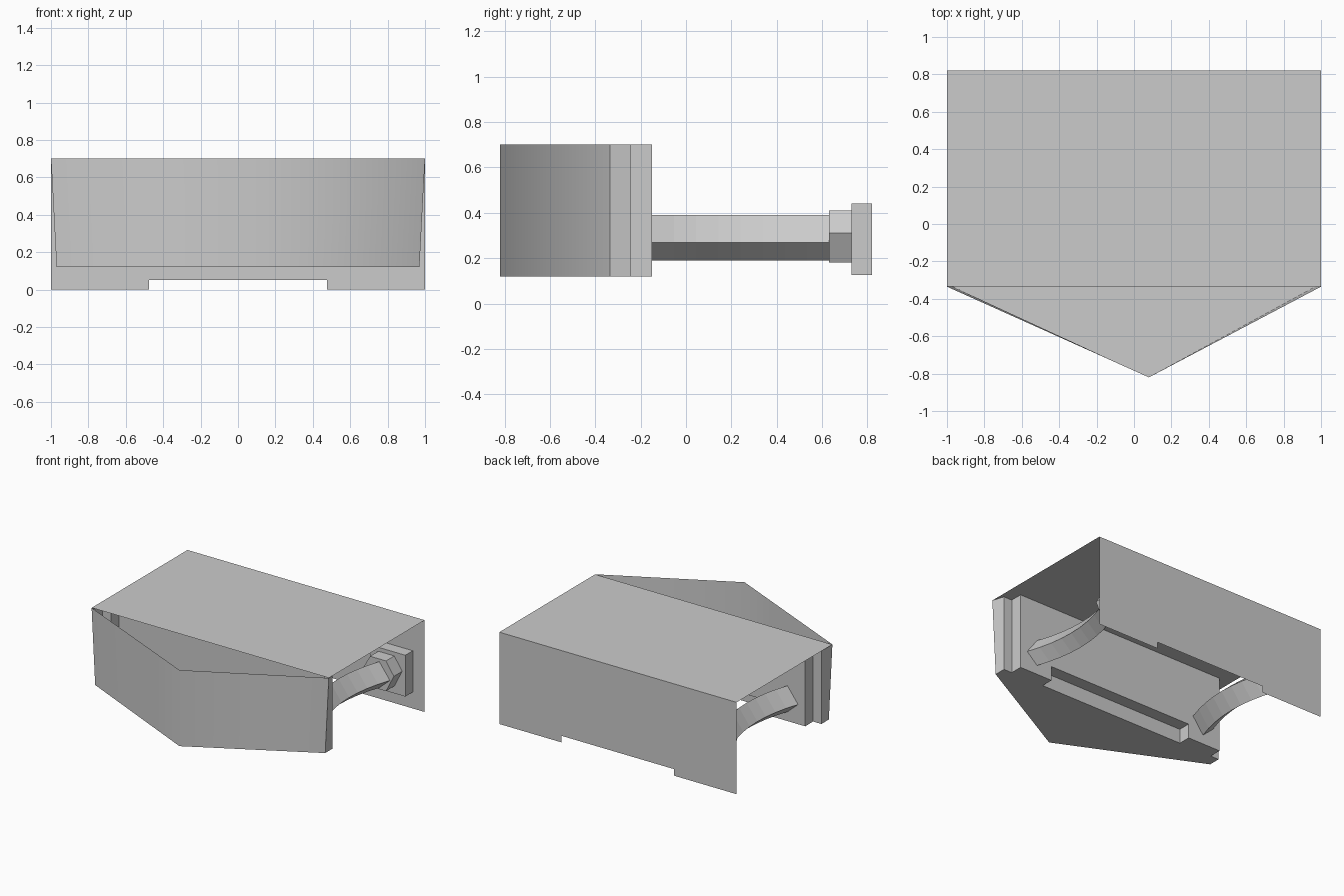
import bpy, bmesh

if "Cube" in bpy.data.objects:
    bpy.data.objects.remove(bpy.data.objects["Cube"])


def make_object(name, polys, smooth=(), solid=False):
    """Build one object from polygons given as coordinate lists."""
    bm = bmesh.new()
    for i, poly in enumerate(polys):
        face = bm.faces.new([bm.verts.new(p) for p in poly])
        face.smooth = i in smooth
    bmesh.ops.remove_doubles(bm, verts=bm.verts[:], dist=1e-4)
    if solid:
        bmesh.ops.recalc_face_normals(bm, faces=bm.faces[:])
    mesh = bpy.data.meshes.new(name)
    bm.to_mesh(mesh)
    bm.free()
    obj = bpy.data.objects.new(name, mesh)
    bpy.context.collection.objects.link(obj)
    return obj


def loft(name, profile, path):
    """Sweep an x-z profile along y; path holds (x shift, y) stations."""
    rings = [[(x + dx, y, z) for x, z in profile] for dx, y in path]
    polys = [rings[0], rings[-1]]
    n = len(profile)
    for a, b in zip(rings, rings[1:]):
        polys += [[a[i], a[(i + 1) % n], b[(i + 1) % n], b[i]] for i in range(n)]
    return make_object(name, polys, solid=True)


TOP, LOW = 0.70, 0.12

# top sheet
make_object("top_sheet", [[(-1, -.333, TOP), (1, -.333, TOP), (1, .82, TOP), (-1, .82, TOP)]])

# back sheet with a shallow notch in its lower edge
back = [(-1, 0), (-1, TOP), (1, TOP), (1, 0), (.475, 0), (.475, .05), (-.475, .05), (-.475, 0)]
make_object("back_sheet", [[(x, .82, z) for x, z in back]])


# front tub: pointed nose, stepped ends, open on top
def outline(z, w):
    right = [(w, -.335), (.97, -.245), (.9, -.245), (.9, -.15)]
    pts = [(.08, -.82)] + right + [(-x, y) for x, y in reversed(right)]
    return [(x, y, z) for x, y in pts]


hi, lo = outline(TOP, 1.0), outline(LOW, .97)
n = len(hi)
walls = [[lo[i], lo[(i + 1) % n], hi[(i + 1) % n], hi[i]] for i in range(n) if i != 4]
nx, nz, y0, y1 = .62, .23, -.245, -.15     # notch under the rear wall
rear = [lo[4], (nx, y1, LOW), (nx, y1, nz), (-nx, y1, nz), (-nx, y1, LOW), lo[5], hi[5], hi[4]]
floor = lo[:5] + [(nx, y1, LOW), (nx, y0, LOW), (-nx, y0, LOW), (-nx, y1, LOW)] + lo[5:]
ledge = [(nx, y0, nz), (nx, y1, nz), (-nx, y1, nz), (-nx, y0, nz)]
recess = [(nx, y0, LOW), (-nx, y0, LOW), (-nx, y0, nz), (nx, y0, nz)]
cheeks = [[(s * nx, y0, LOW), (s * nx, y0, nz), (s * nx, y1, nz), (s * nx, y1, LOW)][::s] for s in (1, -1)]
make_object("front_tub", walls + [rear, floor[::-1], ledge, recess] + cheeks,
            smooth=(0, len(walls) - 1))

# bowed arms, collars and mounting plates on both sides
arm = [(.84, .27), (.75, .39), (.66, .31), (.75, .19)]
collar = [(.873, .31), (.807, .41), (.673, .41), (.607, .295), (.673, .18), (.807, .18)]
plate = [(.6, .125), (.9, .125), (.9, .44), (.6, .44)]
STEPS = 8
bow = [(-.07 * 4 * t * (1 - t), -.15 + .78 * t) for t in (i / STEPS for i in range(STEPS + 1))]
for side, s in (("right", 1), ("left", -1)):
    for part, prof, path in (("arm", arm, bow),
                             ("collar", collar, [(0, .63), (0, .73)]),
                             ("mount_plate", plate, [(0, .73), (0, .82)])):
        loft(f"{side}_{part}", [(s * x, z) for x, z in prof], [(s * dx, y) for dx, y in path])
